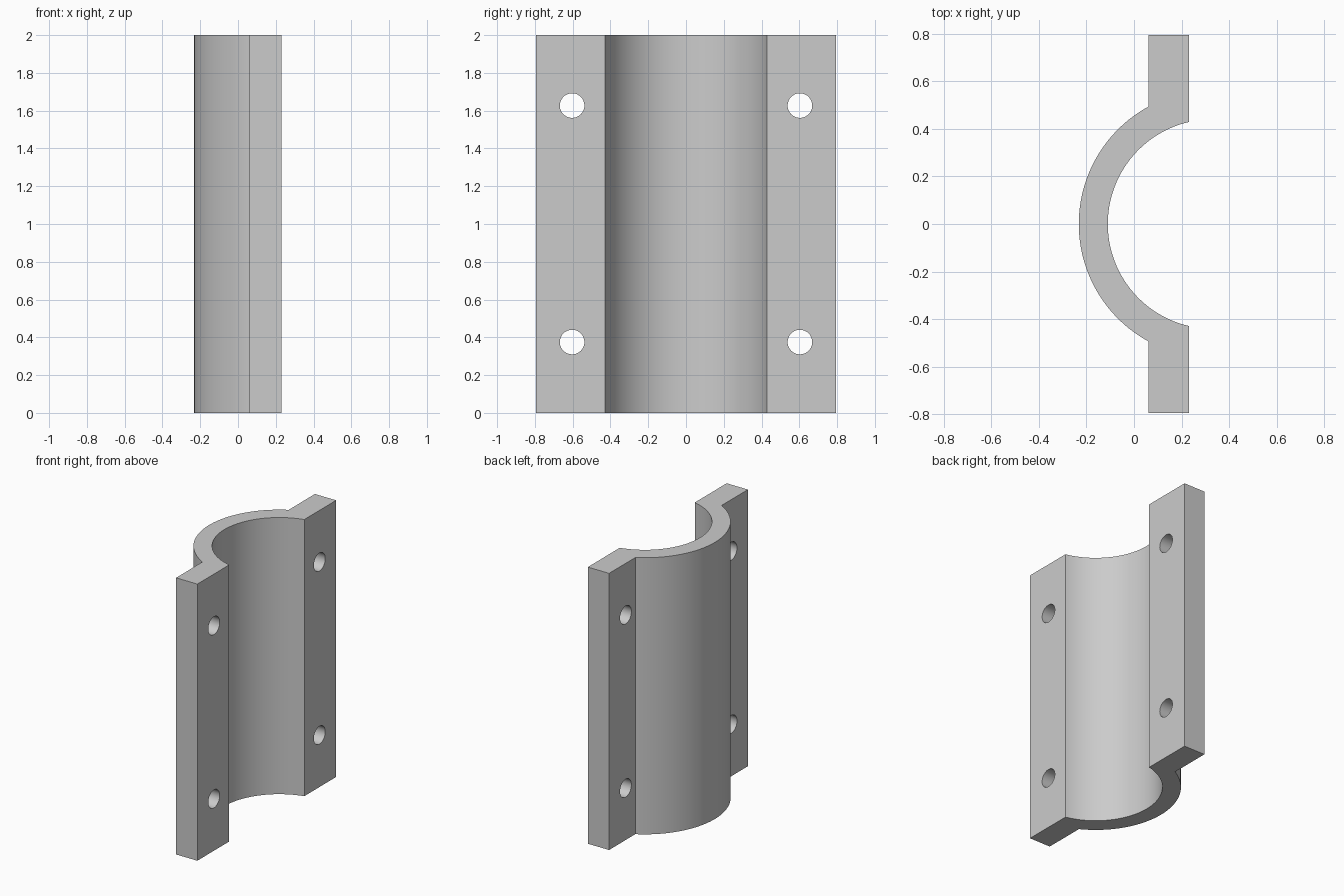
import bpy
import bmesh
import math

cube = bpy.data.objects.get("Cube")
if cube:
    bpy.data.objects.remove(cube, do_unlink=True)

HEIGHT = 2.0
CENTRE_X = 0.33
INNER_R, OUTER_R = 0.44, 0.562
BACK_X, FRONT_X = 0.06, 0.23
HALF_WIDTH = 0.793
HOLE_Y, HOLE_R = 0.603, 0.065
STEPS = 64

grey = bpy.data.materials.new("plain grey")
grey.use_nodes = True
colour = (0.6, 0.6, 0.6, 1)
grey.diffuse_color = colour
grey.node_tree.nodes["Principled BSDF"].inputs["Base Color"].default_value = colour


def arc(radius, end_x):
    """Arc bulging towards -x, from the +y end to the -y end, stopping at end_x."""
    half = math.acos((CENTRE_X - end_x) / radius)
    angles = [half - 2 * half * i / STEPS for i in range(STEPS + 1)]
    return [(CENTRE_X - radius * math.cos(a), radius * math.sin(a)) for a in angles]


def finish(bm, name):
    bmesh.ops.recalc_face_normals(bm, faces=bm.faces)
    mesh = bpy.data.meshes.new(name)
    bm.to_mesh(mesh)
    bm.free()
    obj = bpy.data.objects.new(name, mesh)
    bpy.context.collection.objects.link(obj)
    mesh.materials.append(grey)
    return obj


# Half-pipe with two flanges: one closed profile, extruded upwards
profile = arc(OUTER_R, BACK_X)
profile += [(BACK_X, -HALF_WIDTH), (FRONT_X, -HALF_WIDTH)]
profile += reversed(arc(INNER_R, FRONT_X))
profile += [(FRONT_X, HALF_WIDTH), (BACK_X, HALF_WIDTH)]
bm = bmesh.new()
base = bm.faces.new([bm.verts.new((x, y, 0)) for x, y in profile])
top = bmesh.ops.extrude_face_region(bm, geom=[base])["geom"]
bmesh.ops.translate(bm, vec=(0, 0, HEIGHT),
                    verts=[v for v in top if isinstance(v, bmesh.types.BMVert)])
clamp = finish(bm, "half_pipe_clamp")

# Bolt holes through both flanges
bm = bmesh.new()
for y in (-HOLE_Y, HOLE_Y):
    for z in (0.375, 1.627):
        ring = [2 * math.pi * i / 48 for i in range(48)]
        disc = bm.faces.new([bm.verts.new((0, y + HOLE_R * math.cos(a),
                                           z + HOLE_R * math.sin(a))) for a in ring])
        end = bmesh.ops.extrude_face_region(bm, geom=[disc])["geom"]
        bmesh.ops.translate(bm, vec=(0.4, 0, 0),
                            verts=[v for v in end if isinstance(v, bmesh.types.BMVert)])
cutter = finish(bm, "bolt_hole_cutter")

cut = clamp.modifiers.new("bolt holes", "BOOLEAN")
cut.operation = "DIFFERENCE"
cut.solver = "EXACT"
cut.object = cutter
bpy.ops.object.select_all(action="DESELECT")
clamp.select_set(True)
bpy.context.view_layer.objects.active = clamp
bpy.ops.object.modifier_apply(modifier=cut.name)
bpy.data.objects.remove(cutter, do_unlink=True)

# Smooth curves with crisp edges
bpy.ops.object.shade_smooth_by_angle(angle=math.radians(25))
